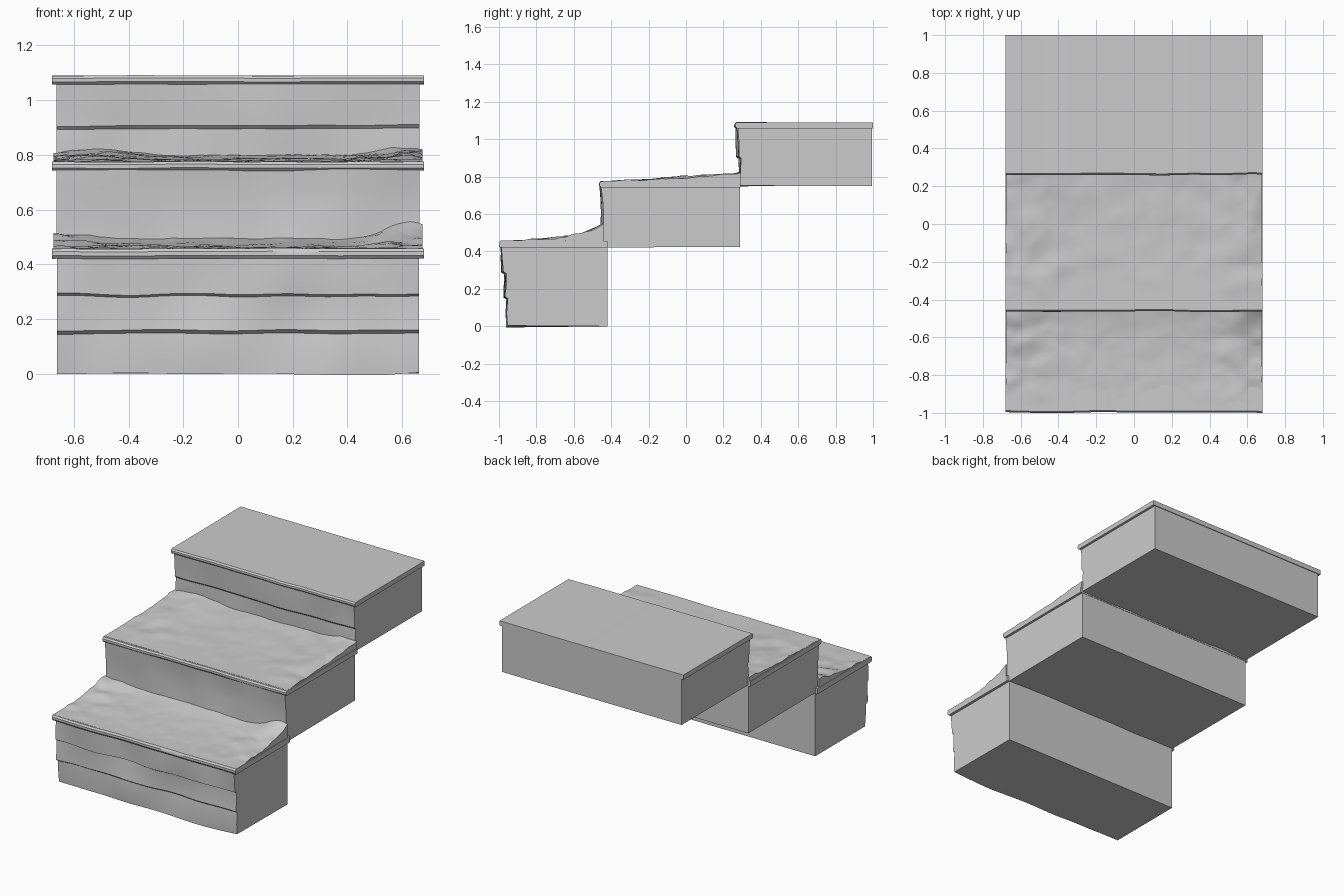
import bpy, bmesh, math
from mathutils import Vector, noise

if "Cube" in bpy.data.objects:
    bpy.data.objects.remove(bpy.data.objects["Cube"])


def wob(x, y, z, scale=4.0):
    return noise.noise(Vector((x * scale, y * scale, z * scale + 3.7)))


def finish(bm, name, angle=35):
    bmesh.ops.recalc_face_normals(bm, faces=bm.faces)
    me = bpy.data.meshes.new(name)
    bm.to_mesh(me)
    bm.free()
    ob = bpy.data.objects.new(name, me)
    bpy.context.collection.objects.link(ob)
    bpy.ops.object.select_all(action='DESELECT')
    ob.select_set(True)
    bpy.context.view_layer.objects.active = ob
    bpy.ops.object.shade_smooth_by_angle(angle=math.radians(angle))
    return ob


def loft(name, front, back, half, amp, segs=32):
    """Sweep a (y, z) side profile across x; only the front points are weathered."""
    bm = bmesh.new()
    rings = []
    for i in range(segs + 1):
        x = -half + 2 * half * i / segs
        ring = []
        for y, z in front:
            ring.append(bm.verts.new((x, y + amp * wob(x, y, z), z + 0.5 * amp * wob(x + 9, y, z))))
        for y, z in back:
            ring.append(bm.verts.new((x, y, z)))
        rings.append(ring)
    n = len(rings[0])
    for a, b in zip(rings, rings[1:]):
        for j in range(n):
            k = (j + 1) % n
            bm.faces.new((a[j], a[k], b[k], b[j]))
    bm.faces.new(rings[0])
    bm.faces.new(rings[-1])
    return finish(bm, name)


def tread(name, y0, y1, z0, z1):
    """Thin slab with a rounded nose overhanging the riser."""
    r = (z1 - z0) * 0.3
    front = [(y0 + 0.012, z0), (y0 + 0.002, z0 + r), (y0 + 0.002, z1 - r), (y0 + 0.01, z1)]
    return loft(name, front, [(y1, z1), (y1, z0)], 0.68, 0.006)


def rubble(name, y0, y1, base, height, nx=60, ny=28):
    """Lumpy fill lying on a tread, closed down to the tread along its rim."""
    bm = bmesh.new()
    grid = []
    for j in range(ny + 1):
        t = j / ny
        row = []
        for i in range(nx + 1):
            x = -0.675 + 1.35 * i / nx
            y = y0 + (y1 - y0) * t
            rough = 0.3 + 0.7 * min(1, abs(x) / 0.6) ** 3
            bump = 0.016 * rough * wob(x, y, base, 9) + 0.006 * rough * wob(x, y, base, 24)
            z = base + height(x, t) + bump * min(1, t * 4)
            row.append(bm.verts.new((x, y, max(z, base + 0.002))))
        grid.append(row)
    for a, b in zip(grid, grid[1:]):
        for i in range(nx):
            bm.faces.new((a[i], a[i + 1], b[i + 1], b[i]))
    rim = [e for e in bm.edges if e.is_boundary]
    skirt = bmesh.ops.extrude_edge_only(bm, edges=rim)['geom']
    for v in skirt:
        if isinstance(v, bmesh.types.BMVert):
            v.co.z = base - 0.004
    return finish(bm, name, 50)


# Lower step: three stone courses leaning outward
loft("lower_riser",
     [(-0.952, 0.0), (-0.957, 0.07), (-0.955, 0.145), (-0.972, 0.157), (-0.967, 0.22),
      (-0.966, 0.282), (-0.981, 0.29), (-0.983, 0.36), (-0.984, 0.425)],
     [(-0.42, 0.425), (-0.42, 0.0)], 0.662, 0.018)
tread("lower_tread", -1.0, -0.42, 0.42, 0.457)

# Middle step
loft("middle_riser",
     [(-0.452, 0.425), (-0.45, 0.52), (-0.447, 0.6), (-0.45, 0.68), (-0.456, 0.75)],
     [(0.29, 0.75), (0.29, 0.425)], 0.664, 0.014)
tread("middle_tread", -0.465, 0.292, 0.742, 0.775)

# Upper step with one course line
loft("upper_riser",
     [(0.292, 0.75), (0.29, 0.83), (0.29, 0.895), (0.278, 0.907), (0.274, 0.98), (0.27, 1.062)],
     [(0.995, 1.062), (0.995, 0.75)], 0.664, 0.012)
tread("upper_tread", 0.258, 1.0, 1.058, 1.09)

# Rubble banked against the risers, deepest at the right-hand end
rubble("lower_rubble", -0.985, -0.44, 0.455,
       lambda x, t: 0.016 * t + 0.024 * t ** 4
       + 0.065 * t ** 3 * math.exp(-((x - 0.62) / 0.11) ** 2)
       + 0.02 * t ** 2 * math.exp(-((x + 0.62) / 0.1) ** 2))
rubble("middle_rubble", -0.445, 0.295, 0.774,
       lambda x, t: 0.012 * t + 0.014 * t ** 5
       + 0.028 * t * math.exp(-((x - 0.6) / 0.12) ** 2)
       + 0.02 * t * math.exp(-((x + 0.5) / 0.15) ** 2))
